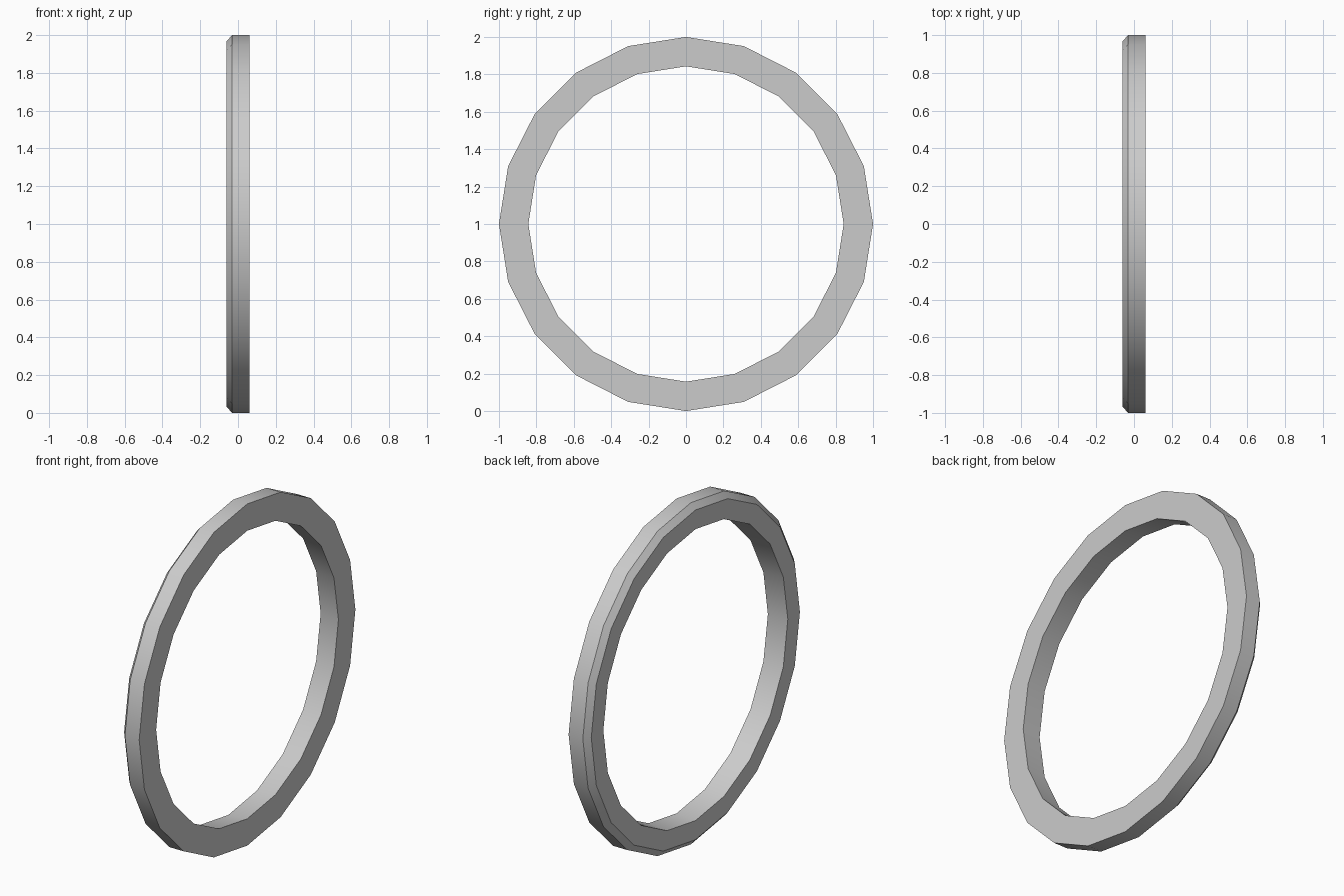
import bpy, bmesh, math

if "Cube" in bpy.data.objects:
    bpy.data.objects.remove(bpy.data.objects["Cube"])

SIDES = 20
# Cross-section as (x, radius): square on the +x side, chamfered rim on the -x side
PROFILE = [(0.06, 0.843), (0.06, 1.0), (-0.032, 1.0), (-0.062, 0.965), (-0.062, 0.853)]

# Sweep the section around the x axis
bm = bmesh.new()
rings = []
for i in range(SIDES):
    a = 2 * math.pi * i / SIDES
    rings.append([bm.verts.new((x, r * math.sin(a), 1 + r * math.cos(a))) for x, r in PROFILE])
n = len(PROFILE)
for i in range(SIDES):
    a, b = rings[i], rings[(i + 1) % SIDES]
    for j in range(n):
        k = (j + 1) % n
        bm.faces.new((a[j], a[k], b[k], b[j]))
bmesh.ops.recalc_face_normals(bm, faces=bm.faces)

mesh = bpy.data.meshes.new("ring")
bm.to_mesh(mesh)
bm.free()
ring = bpy.data.objects.new("ring", mesh)
bpy.context.collection.objects.link(ring)

# Smooth around the hoop, sharp at the rim edges
bpy.context.view_layer.objects.active = ring
ring.select_set(True)
bpy.ops.object.shade_smooth_by_angle(angle=math.radians(30))
